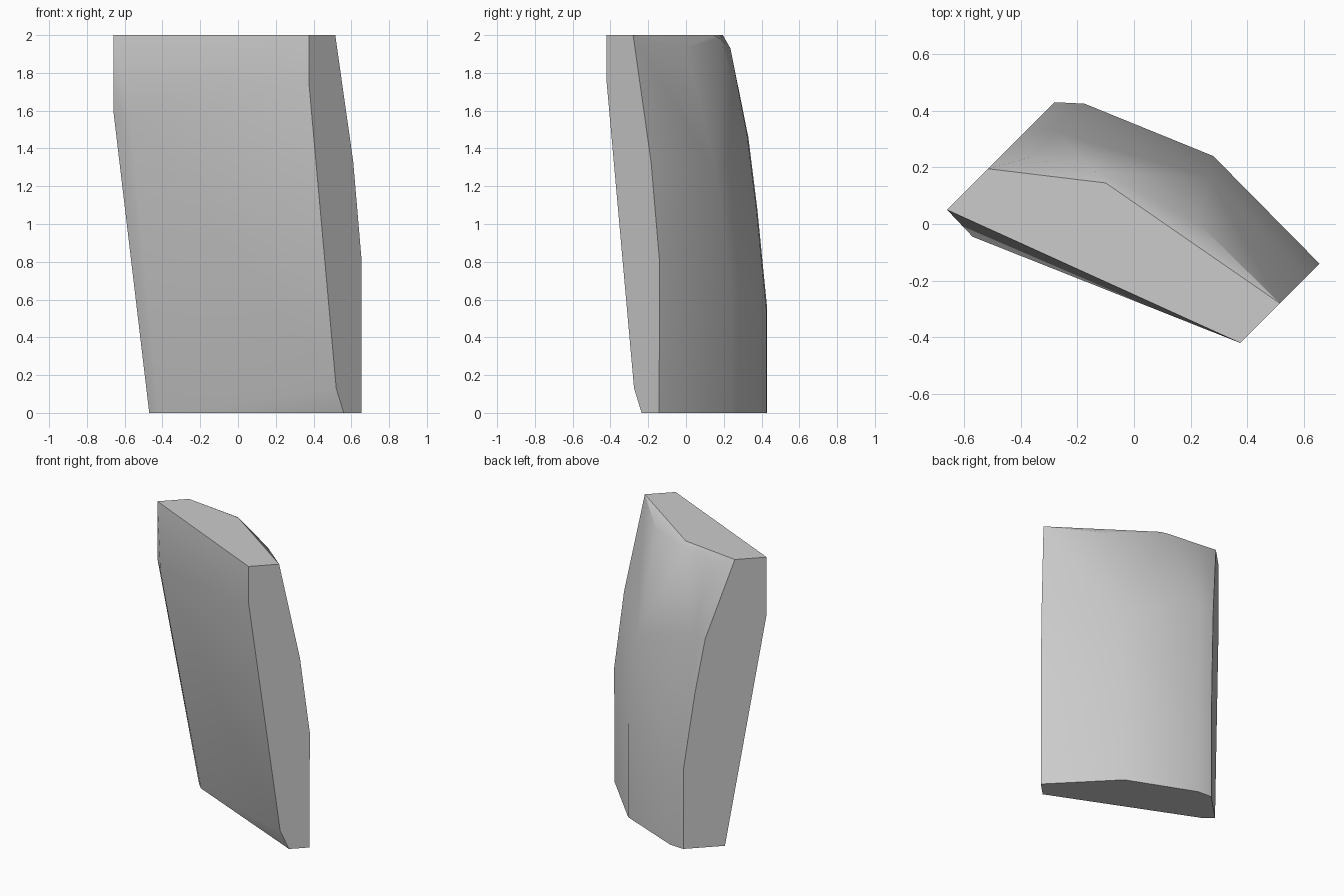
import bpy
import bmesh
import math

cube = bpy.data.objects.get("Cube")
if cube:
    bpy.data.objects.remove(cube, do_unlink=True)

# One grey stone colour
grey = bpy.data.materials.new("stone grey")
grey.use_nodes = True
colour = (0.6, 0.6, 0.6, 1)
grey.diffuse_color = colour
grey.node_tree.nodes["Principled BSDF"].inputs["Base Color"].default_value = colour

# Vertical edge profiles of the slab as (across, depth, height).
# Both axes are diagonal: across = y - x, depth = x + y.
LEFT, RIGHT = 0.71, -0.795
profiles = {
    "back left edge": [(LEFT, 0.15, 0), (LEFT, 0.15, 0.55), (LEFT, 0.045, 1.08),
                       (LEFT, -0.05, 1.46), (LEFT, -0.32, 2)],
    "back left bevel": [(0.6, 0.25, 0), (0.6, 0.25, 0.55), (0.6, 0.145, 1.08),
                        (0.6, 0.05, 1.46), (0.605, -0.135, 1.93)],
    "back top corner": [(0.31, 0.055, 1.98), (0.245, 0.045, 2)],
    "back ridge": [(-0.04, 0.52, 0), (-0.04, 0.52, 0.65), (-0.1, 0.43, 1.25),
                   (-0.23, 0.23, 1.935)],
    "back right edge": [(RIGHT, 0.51, 0), (RIGHT, 0.515, 0.8),
                        (RIGHT, 0.425, 1.33), (RIGHT, 0.235, 2)],
    "front right edge": [(RIGHT, 0.325, 0), (RIGHT, 0.245, 0.13),
                         (RIGHT, -0.045, 1.75), (RIGHT, -0.045, 2)],
    "front left bevel": [(0.61, -0.23, 0), (0.525, -0.615, 1.57)],
    "front left edge": [(LEFT, -0.23, 0), (LEFT, -0.61, 1.6), (LEFT, -0.61, 2)],
}

# Wrap the profiles in one closed convex block
bm = bmesh.new()
for points in profiles.values():
    for across, depth, z in points:
        bm.verts.new(((depth - across) / 2, (depth + across) / 2, z))
hull = bmesh.ops.convex_hull(bm, input=bm.verts[:])
loose = {v for v in hull["geom_interior"] + hull["geom_unused"]
         if isinstance(v, bmesh.types.BMVert)}
bmesh.ops.delete(bm, geom=list(loose), context="VERTS")
bmesh.ops.dissolve_limit(bm, angle_limit=math.radians(0.5),
                         verts=bm.verts[:], edges=bm.edges[:])
bmesh.ops.recalc_face_normals(bm, faces=bm.faces[:])

mesh = bpy.data.meshes.new("stone_slab")
bm.to_mesh(mesh)
bm.free()
mesh.materials.append(grey)
slab = bpy.data.objects.new("stone_slab", mesh)
bpy.context.collection.objects.link(slab)

# Soft facets, crisp outer edges
bpy.ops.object.select_all(action="DESELECT")
slab.select_set(True)
bpy.context.view_layer.objects.active = slab
bpy.ops.object.shade_smooth_by_angle(angle=math.radians(30))
